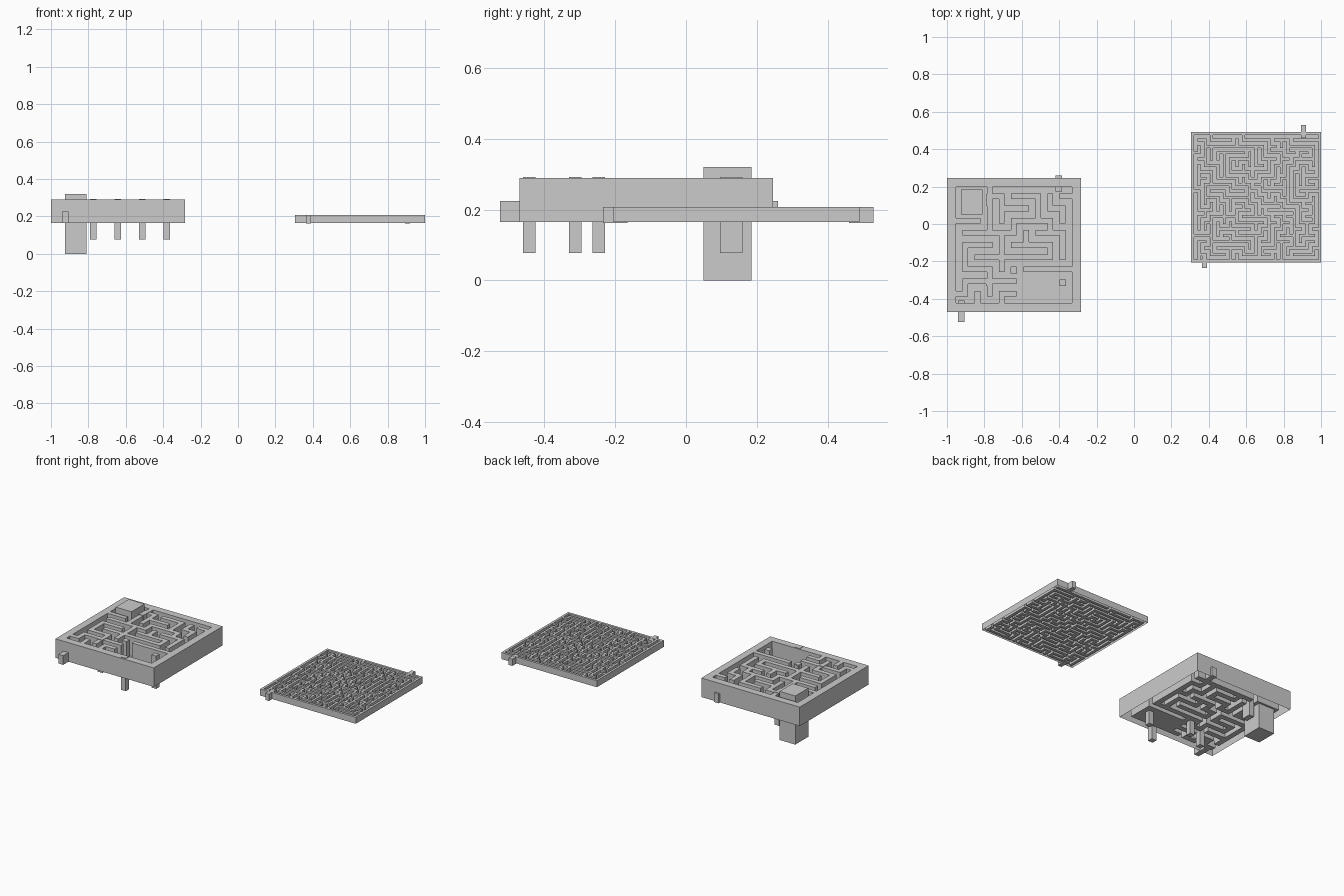
import bpy, bmesh, random

if "Cube" in bpy.data.objects:
    bpy.data.objects.remove(bpy.data.objects["Cube"])


def box(name, x0, x1, y0, y1, z0, z1):
    bm = bmesh.new()
    bmesh.ops.create_cube(bm, size=1)
    for v in bm.verts:
        v.co = ((x0 + x1) / 2 + v.co.x * (x1 - x0),
                (y0 + y1) / 2 + v.co.y * (y1 - y0),
                (z0 + z1) / 2 + v.co.z * (z1 - z0))
    me = bpy.data.meshes.new(name)
    bm.to_mesh(me)
    bm.free()
    ob = bpy.data.objects.new(name, me)
    bpy.context.collection.objects.link(ob)
    return ob


def carve(n, seed):
    """Set of open (column, row) tiles; even tiles are cells, odd are walls."""
    rng = random.Random(seed)
    open_tiles = {(0, 0)}
    stack = [(0, 0)]
    while stack:
        x, y = stack[-1]
        steps = [(dx, dy) for dx, dy in ((1, 0), (-1, 0), (0, 1), (0, -1))
                 if 0 <= x + 2 * dx < 2 * n and 0 <= y + 2 * dy < 2 * n
                 and (x + 2 * dx, y + 2 * dy) not in open_tiles]
        if not steps:
            stack.pop()
            continue
        dx, dy = rng.choice(steps)
        open_tiles |= {(x + dx, y + dy), (x + 2 * dx, y + 2 * dy)}
        stack.append((x + 2 * dx, y + 2 * dy))
    return open_tiles


def maze(name, x0, y0, n, rim, path, wall, open_tiles, low, high):
    """Open-bottomed sheet: floor at low, hollow walls raised to high."""
    offs = [0, rim]
    for i in range(2 * n - 1):
        offs.append(offs[-1] + (wall if i % 2 else path))
    offs.append(offs[-1] + rim)
    count = len(offs) - 1
    bm = bmesh.new()

    def quad(pts):
        bm.faces.new([bm.verts.new(p) for p in pts])

    def level(i, j):
        if not (0 <= i < count and 0 <= j < count):
            return low
        return low if (i - 1, j - 1) in open_tiles else high

    for i in range(count):
        for j in range(count):
            h = level(i, j)
            xa, xb = x0 + offs[i], x0 + offs[i + 1]
            ya, yb = y0 + offs[j], y0 + offs[j + 1]
            quad([(xa, ya, h), (xb, ya, h), (xb, yb, h), (xa, yb, h)])
            if h == low:
                continue
            sides = (((0, -1), (xa, ya), (xb, ya)), ((1, 0), (xb, ya), (xb, yb)),
                     ((0, 1), (xb, yb), (xa, yb)), ((-1, 0), (xa, yb), (xa, ya)))
            for (di, dj), p, q in sides:
                if level(i + di, j + dj) == low:
                    quad([(*p, low), (*q, low), (*q, h), (*p, h)])
    bmesh.ops.remove_doubles(bm, verts=bm.verts, dist=1e-5)
    me = bpy.data.meshes.new(name)
    bm.to_mesh(me)
    bm.free()
    ob = bpy.data.objects.new(name, me)
    bpy.context.collection.objects.link(ob)


# Tall maze with a large room and a corner room
tiles = carve(10, 4)
tiles |= {(i, j) for i in range(10, 19) for j in range(0, 5)}
tiles -= {(i, 5) for i in range(11, 19)}
tiles |= {(i, 6) for i in range(10, 19)} | {(10, 5)}
tiles |= {(i, j) for i in range(0, 5) for j in range(14, 19)}
tiles |= {(i, 18) for i in range(8, 19)}
maze("tall_maze", -1.0, -0.47, 10, 0.048, 0.035, 0.03, tiles, 0.165, 0.29)

# Low fine maze
maze("low_maze", 0.305, -0.205, 20, 0.0155, 0.0187, 0.0153, carve(20, 11), 0.165, 0.208)

# Corner pillar
box("pillar", -0.925, -0.81, 0.05, 0.185, 0, 0.32)

# Entrance and exit markers
box("tall_maze_entrance", -0.94, -0.905, -0.525, -0.41, 0.165, 0.225)
box("tall_maze_exit", -0.42, -0.385, 0.175, 0.26, 0.165, 0.225)
box("low_maze_entrance", 0.363, 0.39, -0.235, -0.165, 0.163, 0.207)
box("low_maze_exit", 0.893, 0.92, 0.46, 0.53, 0.163, 0.207)

# Feet passing through the tall maze
for k, (x, y, half) in enumerate([(-0.382, -0.313, 0.0175), (-0.512, -0.443, 0.0175),
                                  (-0.643, -0.247, 0.0175), (-0.773, -0.313, 0.0175),
                                  (-0.773, 0.128, 0.032)]):
    box(f"foot_{k + 1}", x - 0.0175, x + 0.0175, y - half, y + half, 0.077, 0.293)
